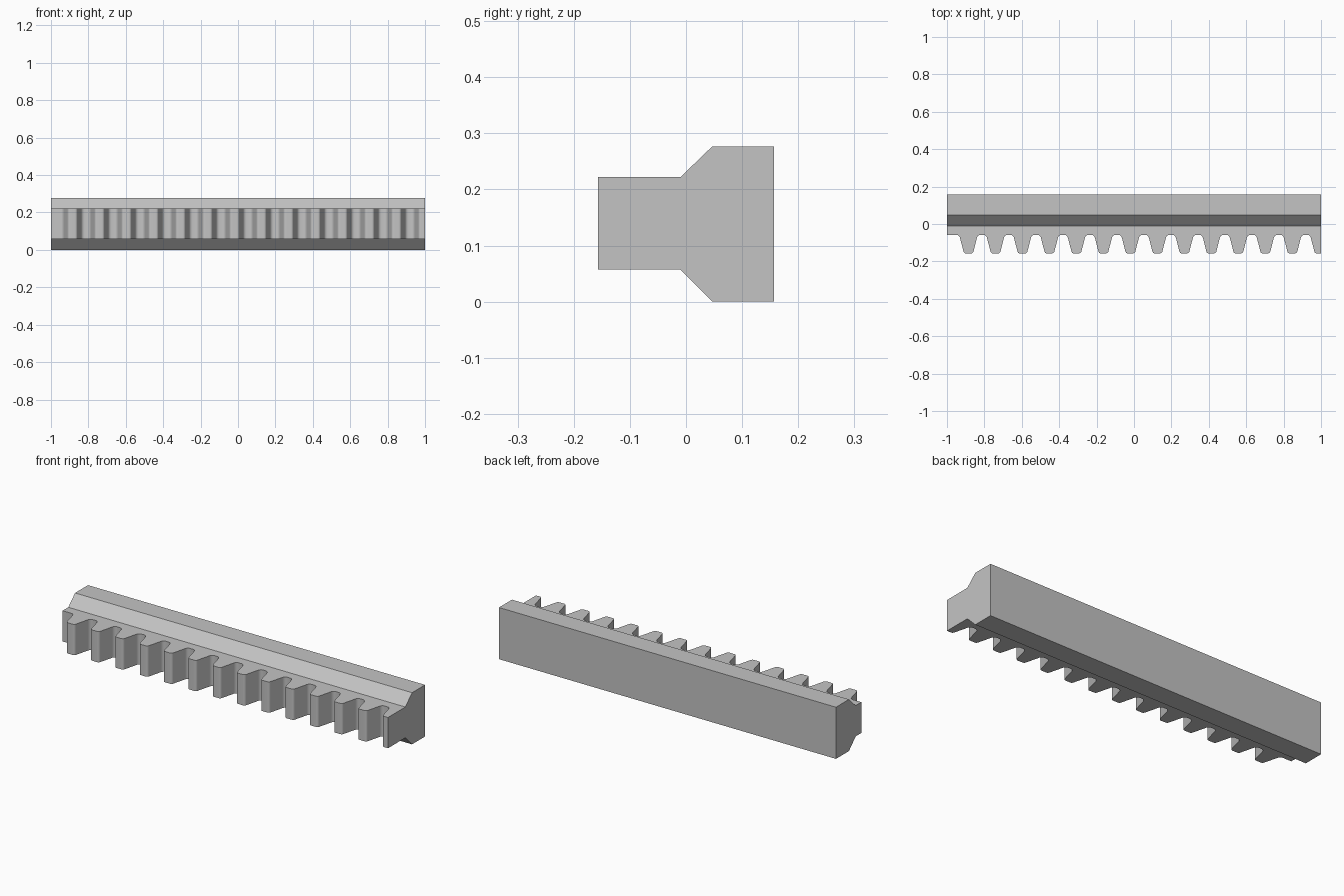
import bpy, bmesh, math
from mathutils import Vector

cube = bpy.data.objects.get("Cube")
if cube:
    bpy.data.objects.remove(cube)

PITCH, FIRST, TEETH = 0.1443, -0.885, 14
TIP, ROOT, NECK, BACK = -0.157, -0.058, -0.01, 0.157
LOW, HIGH, TOP = 0.057, 0.222, 0.277
TIP_HALF, ROOT_HALF = 0.024, 0.0495


def fillet(a, b, c, radius, steps=6):
    """Arc points that round corner b between neighbours a and c."""
    u, v = (a - b).normalized(), (c - b).normalized()
    half = u.angle(v) / 2
    centre = b + (u + v).normalized() * radius / math.sin(half)
    start = b + u * radius / math.tan(half) - centre
    end = b + v * radius / math.tan(half) - centre
    sweep = start.angle(end)
    return [centre + (start * math.sin((1 - t) * sweep) + end * math.sin(t * sweep)) / math.sin(sweep)
            for t in (i / steps for i in range(steps + 1))]


def extrude(bm, points, offset):
    """Solid prism from a flat outline."""
    face = bm.faces.new([bm.verts.new(p) for p in points])
    new = bmesh.ops.extrude_face_region(bm, geom=[face])["geom"]
    bmesh.ops.translate(bm, vec=offset, verts=[g for g in new if isinstance(g, bmesh.types.BMVert)])


# Toothed outline: sharp corners first, then rounded
corners = []
for i in range(TEETH):
    x = FIRST + i * PITCH
    corners += [(Vector((x + dx, y)), r) for dx, y, r in (
        (-ROOT_HALF, ROOT, 0.02), (-TIP_HALF, TIP, 0.013),
        (TIP_HALF, TIP, 0.013), (ROOT_HALF, ROOT, 0.02))]
corners = [(Vector((-1, ROOT)), 0)] + corners[:-2]    # last tooth is cut by the end
outline = [corners[0][0]]
for (a, _), (b, r), (c, _) in zip(corners, corners[1:], corners[2:] + [(Vector((1.1, TIP)), 0)]):
    outline += fillet(a, b, c, r)
outline = [p for p in outline if p.x < 1]
outline += [Vector((1, TIP)), Vector((1, NECK)), Vector((-1, NECK))]

# Teeth band and wider rail behind it, joined at the neck
bm = bmesh.new()
extrude(bm, [(p.x, p.y, LOW) for p in outline], (0, 0, HIGH - LOW))
slope = NECK + LOW
rail = [(NECK, LOW), (slope, 0), (BACK, 0), (BACK, TOP), (slope, TOP), (NECK, HIGH)]
extrude(bm, [(-1, y, z) for y, z in rail], (2, 0, 0))
inner = [f for f in bm.faces if all(abs(v.co.y - NECK) < 1e-4 for v in f.verts)]
bmesh.ops.delete(bm, geom=inner, context="FACES")
bmesh.ops.remove_doubles(bm, verts=bm.verts[:], dist=1e-4)
bmesh.ops.dissolve_limit(bm, angle_limit=math.radians(1), verts=bm.verts[:], edges=bm.edges[:])
bmesh.ops.recalc_face_normals(bm, faces=bm.faces[:])

mesh = bpy.data.meshes.new("gear_rack")
bm.to_mesh(mesh)
bm.free()
rack = bpy.data.objects.new("gear_rack", mesh)
bpy.context.collection.objects.link(rack)

# Plain grey metal
grey = bpy.data.materials.new("grey_metal")
grey.use_nodes = True
colour = (0.55, 0.55, 0.55, 1)
grey.diffuse_color = colour
grey.node_tree.nodes["Principled BSDF"].inputs["Base Color"].default_value = colour
mesh.materials.append(grey)

bpy.context.view_layer.objects.active = rack
rack.select_set(True)
bpy.ops.object.shade_smooth_by_angle(angle=math.radians(30))
